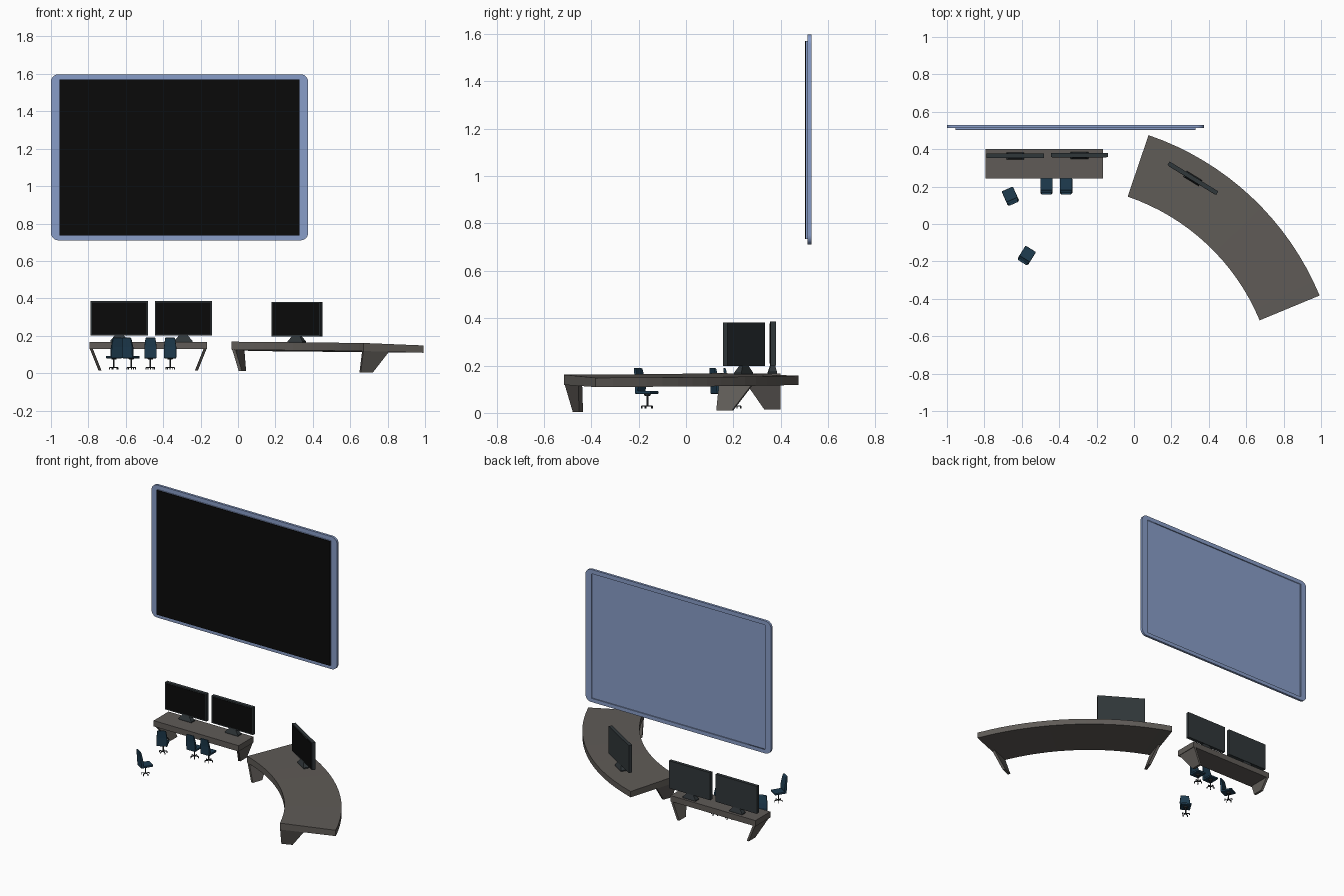
import bpy, bmesh
from math import sin, cos, pi, radians
from mathutils import Vector, Matrix

if "Cube" in bpy.data.objects:
    bpy.data.objects.remove(bpy.data.objects["Cube"])


def material(name, rgb):
    m = bpy.data.materials.new(name)
    m.diffuse_color = (*rgb, 1)
    m.use_nodes = True
    m.node_tree.nodes["Principled BSDF"].inputs["Base Color"].default_value = m.diffuse_color
    return m


BLUE = material("frame_blue", (0.25, 0.34, 0.58))
BLACK = material("screen_black", (0.003, 0.003, 0.003))
DESK = material("desk_grey", (0.115, 0.105, 0.095))
CASE = material("monitor_case", (0.03, 0.038, 0.042))
TEAL = material("chair_teal", (0.013, 0.045, 0.08))
METAL = material("chair_metal", (0.03, 0.035, 0.04))


def finish(name, bm, mat, matrix=Matrix()):
    bmesh.ops.recalc_face_normals(bm, faces=bm.faces)
    me = bpy.data.meshes.new(name)
    bm.to_mesh(me)
    bm.free()
    me.materials.append(mat)
    ob = bpy.data.objects.new(name, me)
    ob.matrix_world = matrix
    bpy.context.collection.objects.link(ob)
    return ob


def prism(name, outline, vec, mat, matrix=Matrix()):
    """Extrude a 3D outline along a vector."""
    bm = bmesh.new()
    f = bm.faces.new([bm.verts.new(p) for p in outline])
    ext = bmesh.ops.extrude_face_region(bm, geom=[f], use_keep_orig=True)
    verts = [g for g in ext["geom"] if isinstance(g, bmesh.types.BMVert)]
    bmesh.ops.translate(bm, verts=verts, vec=vec)
    return finish(name, bm, mat, matrix)


def box(name, x, y, z, mat, matrix=Matrix()):
    o = [(x[0], y[0], z[0]), (x[1], y[0], z[0]), (x[1], y[1], z[0]), (x[0], y[1], z[0])]
    return prism(name, o, (0, 0, z[1] - z[0]), mat, matrix)


def place(x, y, z, deg):
    return Matrix.Translation((x, y, z)) @ Matrix.Rotation(radians(deg), 4, 'Z')


# Wall screen: rounded frame with a rectangular opening, panel and glass
def rounded(x0, x1, z0, z1, r, n=6):
    pts = []
    for cx, cz, a in ((x1 - r, z1 - r, 0), (x0 + r, z1 - r, 1), (x0 + r, z0 + r, 2), (x1 - r, z0 + r, 3)):
        for i in range(n + 1):
            t = (a + i / n) * pi / 2
            pts.append((cx + r * cos(t), cz + r * sin(t)))
    return pts


cu = bpy.data.curves.new("wall_screen_frame", 'CURVE')
cu.dimensions, cu.fill_mode = '2D', 'BOTH'
cu.extrude = 0.008
X0, X1, Z0, Z1 = -0.955, 0.33, 0.735, 1.57
for loop in (rounded(-1, 0.375, 0.71, 1.598, 0.04), [(X0, Z0), (X1, Z0), (X1, Z1), (X0, Z1)]):
    s = cu.splines.new('POLY')
    s.points.add(len(loop) - 1)
    for p, (a, b) in zip(s.points, loop):
        p.co = (a, b, 0, 1)
    s.use_cyclic_u = True
cu.materials.append(BLUE)
frame = bpy.data.objects.new("wall_screen_frame", cu)
bpy.context.collection.objects.link(frame)
frame.location.y = 0.521
frame.rotation_euler.x = pi / 2
bpy.context.view_layer.objects.active = frame
frame.select_set(True)
bpy.ops.object.convert(target='MESH')
box("wall_screen_panel", (X0, X1), (0.506, 0.522), (Z0, Z1), BLUE)
box("wall_screen_glass", (X0, X1), (0.502, 0.506), (Z0, Z1), BLACK)

# Straight desk with tapered legs leaning inward
CX = -0.48
box("straight_desk_top", (CX - 0.315, CX + 0.315), (0.242, 0.4), (0.128, 0.167), DESK)
for s, side in ((-1, "left"), (1, "right")):
    top, low = CX + s * 0.312, CX + s * 0.266
    prism("straight_desk_leg_" + side,
          [(top, 0.25, 0.13), (top, 0.4, 0.13), (low, 0.4, 0.015), (low, 0.33, 0.015)],
          (-s * 0.016, 0, 0), DESK)

# Curved desk: arc swept around its centre, slightly sloping to the outside
AX, AY, R0, R1 = -0.412, -0.964, 1.173, 1.52
A0, A1, N = radians(22.5), radians(71.2), 16


def arc(r, a, z, along=0.0):
    x = AX + r * cos(a) - along * sin(a)
    y = AY + r * sin(a) + along * cos(a)
    return Vector((x, y, z - 0.010 * (x - 0.3)))


bm = bmesh.new()
prev = None
for i in range(N + 1):
    a = A0 + (A1 - A0) * i / N
    ring = [bm.verts.new(arc(r, a, z)) for r, z in
            ((R0, 0.122), (R1, 0.116), (R1, 0.155), (R0, 0.165))]
    if prev:
        for k in range(4):
            bm.faces.new((prev[k], prev[k - 1], ring[k - 1], ring[k]))
    if i in (0, N):
        bm.faces.new(ring)
    prev = ring
finish("curved_desk_top", bm, DESK)
for a, s, side in ((A0, 1, "front"), (A1, -1, "back")):
    o = [arc(R0, a, 0.124, s * 0.003), arc(R0 + 0.15, a, 0.122, s * 0.003),
         arc(R0 + 0.07, a, 0.008, s * 0.04), arc(R0, a, 0.008, s * 0.04)]
    prism("curved_desk_leg_" + side, o, Vector((-sin(a), cos(a), 0)) * s * 0.018, DESK)


# Desk monitors: case, glass and a tapered foot
def monitor(tag, m):
    box("monitor_case_" + tag, (-0.153, 0.153), (-0.011, 0.011), (0.035, 0.219), CASE, m)
    box("monitor_glass_" + tag, (-0.146, 0.146), (-0.013, -0.011), (0.042, 0.212), BLACK, m)
    bm = bmesh.new()
    lo = [bm.verts.new((x, y, 0)) for x, y in ((-0.048, -0.02), (0.048, -0.02), (0.048, 0.016), (-0.048, 0.016))]
    mid = [bm.verts.new((v.co.x, v.co.y, 0.007)) for v in lo]
    hi = [bm.verts.new((v.co.x * 0.5, v.co.y * 0.5, 0.036)) for v in lo]
    bm.faces.new(lo)
    bm.faces.new(hi)
    for p, q in ((lo, mid), (mid, hi)):
        for k in range(4):
            bm.faces.new((p[k - 1], p[k], q[k], q[k - 1]))
    finish("monitor_foot_" + tag, bm, CASE, m)


monitor("left", place(-0.635, 0.365, 0.166, 0))
monitor("middle", place(-0.292, 0.368, 0.166, 0))
monitor("right", place(0.315, 0.245, 0.162, -31.5))


# Office chairs
def cone(bm, r1, r2, z0, z1, n, xy=(0, 0)):
    bmesh.ops.create_cone(bm, cap_ends=True, segments=n, radius1=r1, radius2=r2, depth=z1 - z0,
                          matrix=Matrix.Translation((*xy, (z0 + z1) / 2)))


def soften(ob, width):
    b = ob.modifiers.new("soft_edges", 'BEVEL')
    b.width, b.segments = width, 2
    return ob


def chair(tag, m):
    w = 0.033
    soften(box("chair_seat_" + tag, (-w, w), (-0.028, 0.044), (0.079, 0.093), TEAL, m), 0.004)
    back = [(-0.022, 0.08), (-0.018, 0.11), (-0.022, 0.14), (-0.032, 0.188),
            (-0.043, 0.19), (-0.037, 0.14), (-0.033, 0.08)]
    ob = prism("chair_back_" + tag, [(-w, y, z) for y, z in back], (2 * w, 0, 0), TEAL, m)
    for v in ob.data.vertices:  # narrow the top edge
        if v.co.z > 0.18:
            v.co.x *= 0.8
    soften(ob, 0.003)
    bm = bmesh.new()
    cone(bm, 0.004, 0.004, 0.028, 0.08, 8, (0, 0.008))
    cone(bm, 0.012, 0.016, 0.072, 0.08, 8, (0, 0.008))
    for i in range(5):  # star base with casters
        t = i * 2 * pi / 5 + pi / 2
        rot = Matrix.Translation((0, 0.008, 0)) @ Matrix.Rotation(t, 4, 'Z')
        bmesh.ops.create_cube(bm, size=1, matrix=rot @ Matrix.Translation((0.012, 0, 0.03))
                              @ Matrix.Diagonal((0.026, 0.004, 0.004, 1)))
        cone(bm, 0.003, 0.003, 0.019, 0.029, 6, (0.024 * cos(t), 0.008 + 0.024 * sin(t)))
    finish("chair_base_" + tag, bm, METAL, m)


for i, (x, y, deg) in enumerate(((-0.66, 0.147, 24), (-0.468, 0.2, 0), (-0.363, 0.2, 0), (-0.575, -0.17, -32))):
    chair(str(i + 1), place(x, y, 0, deg))
